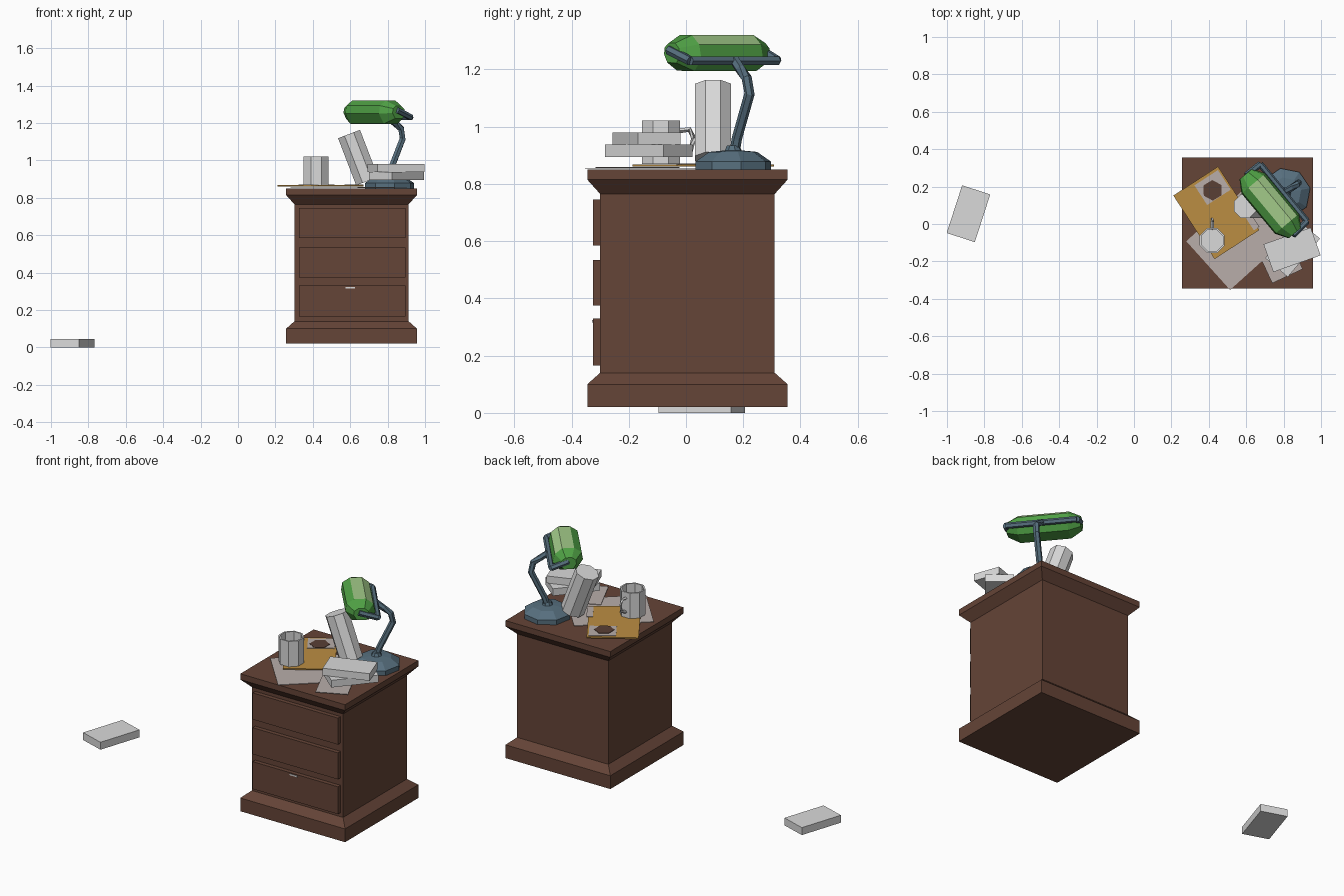
import bpy, bmesh, math
from math import sin, cos, pi, radians
from mathutils import Vector, Matrix

if "Cube" in bpy.data.objects:
    bpy.data.objects.remove(bpy.data.objects["Cube"])


def material(name, r, g, b):
    m = bpy.data.materials.new(name)
    m.use_nodes = True
    m.diffuse_color = (r, g, b, 1)
    m.node_tree.nodes["Principled BSDF"].inputs["Base Color"].default_value = (r, g, b, 1)
    return m


WOOD = material("brown wood", .13, .058, .038)
GREY = material("light grey", .70, .70, .70)
PAPER = material("old paper", .48, .42, .40)
FOLDER = material("manila", .50, .27, .055)
METAL = material("blue grey metal", .095, .16, .21)
GREEN = material("green glass", .08, .36, .06)
PALE = material("pale green glass", .36, .59, .25)
INK = material("dark brown print", .10, .05, .035)


def finish(name, bm, *mats):
    bmesh.ops.recalc_face_normals(bm, faces=bm.faces)
    mesh = bpy.data.meshes.new(name)
    bm.to_mesh(mesh)
    bm.free()
    for m in mats:
        mesh.materials.append(m)
    ob = bpy.data.objects.new(name, mesh)
    bpy.context.collection.objects.link(ob)
    return ob


def loft(name, rings, *mats, rule=None):
    """Join equal rings of points into a closed solid."""
    bm = bmesh.new()
    loops = [[bm.verts.new(p) for p in ring] for ring in rings]
    n = len(loops[0])
    for i, (a, b) in enumerate(zip(loops, loops[1:])):
        for k in range(n):
            f = bm.faces.new((a[k], a[(k + 1) % n], b[(k + 1) % n], b[k]))
            if rule:
                f.material_index = rule(i, k)
    bm.faces.new(loops[0])
    bm.faces.new(loops[-1])
    return finish(name, bm, *mats)


def ring(n, r, z, centre=(0, 0), turn=0.0):
    return [Vector((centre[0] + r * cos(turn + 2 * pi * k / n),
                    centre[1] + r * sin(turn + 2 * pi * k / n), z)) for k in range(n)]


def box(name, centre, size, mat, turn=0):
    bm = bmesh.new()
    bmesh.ops.create_cube(bm, size=1)
    place = Matrix.Translation(centre) @ Matrix.Rotation(radians(turn), 4, "Z")
    bm.transform(place @ Matrix.Diagonal((*size, 1)))
    return finish(name, bm, mat)


def tube(name, points, radius, mat, sides=6):
    """Sweep a regular section along a path."""
    pts = [Vector(p) for p in points]
    rings = []
    for i, p in enumerate(pts):
        t = (pts[min(i + 1, len(pts) - 1)] - pts[max(i - 1, 0)]).normalized()
        ref = Vector((0, 0, 1)) if abs(t.z) < .8 else Vector((1, 0, 0))
        s = t.cross(ref).normalized()
        u = s.cross(t)
        rings.append([p + radius * (s * cos(2 * pi * k / sides) + u * sin(2 * pi * k / sides))
                      for k in range(sides)])
    return loft(name, rings, mat)


# Cabinet: moulded square carcass and three raised drawer fronts
CX, CY = .607, .005
profile = [(.35, .02), (.35, .10), (.305, .14), (.305, .765), (.35, .815), (.35, .85)]
loft("cabinet", [ring(4, h * math.sqrt(2), z, (CX, CY), pi / 4) for h, z in profile], WOOD)
for label, low, high in (("lower", .165, .33), ("middle", .375, .535), ("upper", .585, .745)):
    box(label + "_drawer", (CX + .003, -.31, (low + high) / 2), (.57, .03, high - low), WOOD)
box("drawer_catch", (.60, -.326, .32), (.05, .004, .008), GREY)

# Loose sheets, folder and its clipped picture
box("large_sheet", (.56, -.075, .853), (.35, .44, .003), PAPER, -48)
box("small_sheet", (.77, -.17, .857), (.18, .24, .003), PAPER, 25)
box("folder", (.44, .06, .865), (.285, .405, .007), FOLDER, 33)
box("picture", (.42, .195, .870), (.15, .125, .003), PAPER, 33)
loft("picture_print", [ring(6, .055, z, (.42, .18), .55) for z in (.871, .874)], INK)
box("folder_label", (.62, .03, .870), (.035, .13, .003), PAPER, 33)

# Books
BOOK = (.268, .158, .043)
box("fallen_book", (-.885, .055, .0225), (BOOK[1], BOOK[0], .045), GREY, -18)
box("lower_book", (.848, -.13, .916), BOOK, GREY, 50)
box("upper_book", (.845, -.138, .959), BOOK, GREY, 19.5)

# Mug with hollow bowl and handle
MUG = (.418, -.088)
loft("mug", [ring(8, r, z, MUG, pi / 8) for r, z in
             ((.072, .869), (.072, 1.022), (.062, 1.022), (.062, .89))], GREY)
tube("mug_handle", [(MUG[0], MUG[1] + y, z) for y, z in
                    ((.06, .985), (.10, .99), (.115, .96), (.105, .92), (.06, .90))],
     .009, GREY, 4)

# Leaning canister
canister = loft("leaning_canister", [ring(8, .068, z, turn=pi / 8) for z in (-.135, .135)], GREY)
canister.matrix_world = Matrix.Translation((.642, .095, 1.015)) @ Matrix.Rotation(radians(-21), 4, "Y")

# Lamp base and bent arm
BASE = (.81, .165)
loft("lamp_base", [ring(8, r, z, BASE, .2) for r, z in
                   ((.135, .85), (.135, .878), (.085, .912), (.03, .917), (.022, .935))], METAL)
tube("lamp_arm", [(.805, .168, .90), (.82, .178, .96), (.88, .222, 1.115),
                  (.872, .212, 1.17), (.838, .19, 1.20), (.80, .17, 1.232)], .018, METAL)

# Lamp yoke: rear bar with two brackets holding the shade ends
tube("shade_yoke_bar", [(.675, .32, 1.23), (.925, .015, 1.23)], .017, METAL)
for label, a, b in (("rear", (.675, .32, 1.23), (.60, .26, 1.268)),
                    ("front", (.925, .015, 1.23), (.85, -.06, 1.268))):
    tube(label + "_shade_bracket", [a, b], .017, METAL)

# Faceted glass shade, narrowing to both ends
ALONG, ACROSS = Vector((.64, -.77, 0)), Vector((-.77, -.64, 0))
CENTRE = Vector((.73, .11, 1.258))
section = [(.09, -.008), (.055, -.062), (-.045, -.064), (-.085, -.022),
           (-.072, .03), (-.03, .062), (.04, .062), (.083, .035)]
stations = [(-.205, .5), (-.14, .95), (.14, .95), (.205, .5)]
loft("lamp_shade",
     [[CENTRE + ALONG * d + ACROSS * v * s + Vector((0, 0, z * (s + .05))) for v, z in section]
      for d, s in stations],
     GREEN, PALE, rule=lambda i, k: int(i == 1 and k in (4, 5)))
